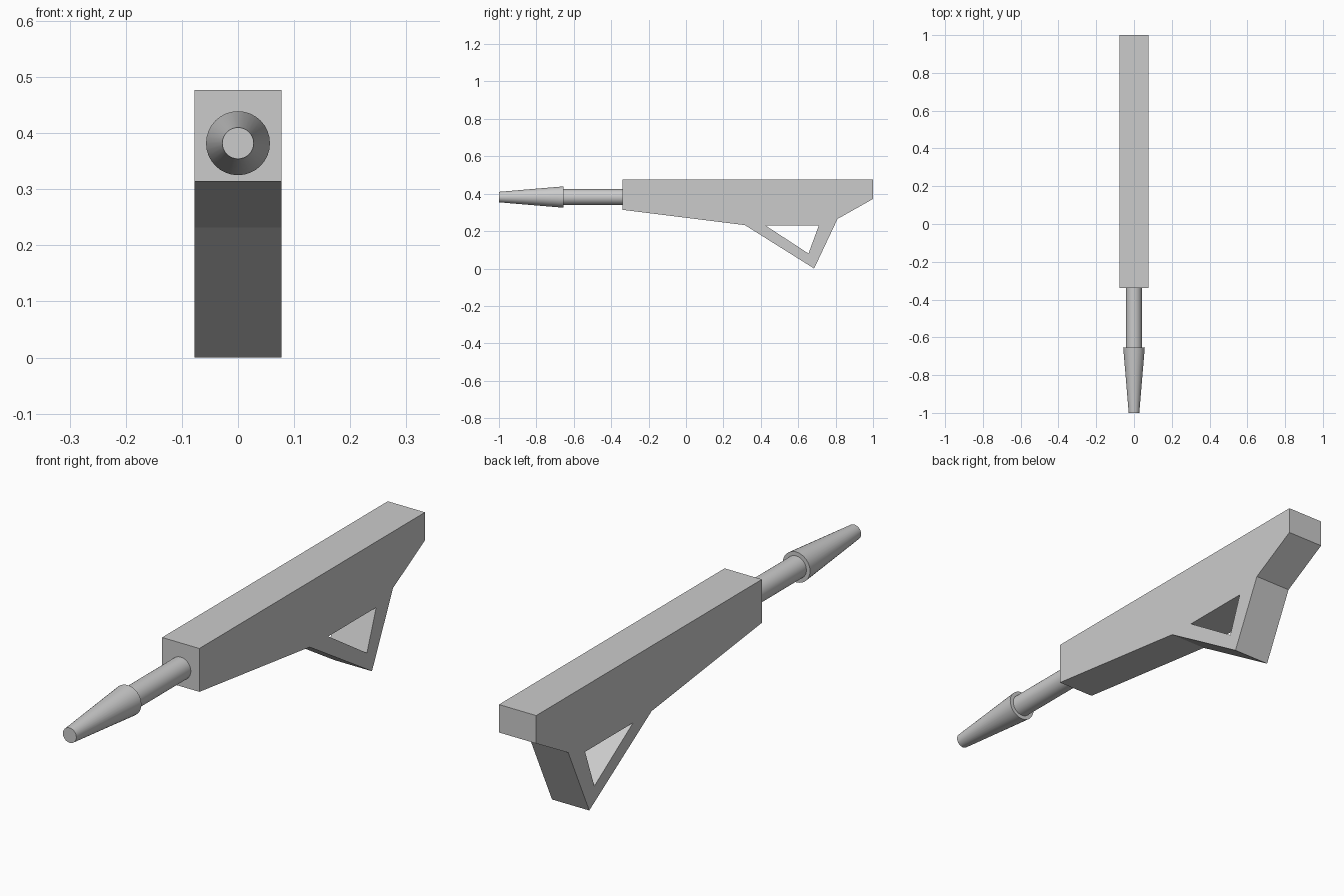
import bpy, bmesh, math
from mathutils import Vector, Matrix

cube = bpy.data.objects.get("Cube")
if cube:
    bpy.data.objects.remove(cube, do_unlink=True)

HALF_WIDTH = 0.0775
BARREL_Z = 0.382
SIDES = 32

grey = bpy.data.materials.new("light_grey")
grey.use_nodes = True
grey.diffuse_color = (0.6, 0.6, 0.6, 1)
grey.node_tree.nodes["Principled BSDF"].inputs["Base Color"].default_value = (0.6, 0.6, 0.6, 1)


def finish(bm, name):
    bmesh.ops.recalc_face_normals(bm, faces=bm.faces)
    mesh = bpy.data.meshes.new(name)
    bm.to_mesh(mesh)
    bm.free()
    mesh.materials.append(grey)
    obj = bpy.data.objects.new(name, mesh)
    bpy.context.collection.objects.link(obj)
    return obj


def extruded_outline(name, loops):
    """Fill side-on (y, z) loops, later ones being holes, and extrude across x."""
    bm = bmesh.new()
    edges = []
    for loop in loops:
        verts = [bm.verts.new((-HALF_WIDTH, y, z)) for y, z in loop]
        edges += [bm.edges.new((v, verts[i - 1])) for i, v in enumerate(verts)]
    bmesh.ops.triangle_fill(bm, use_beauty=True, edges=edges, normal=(-1, 0, 0))
    out = bmesh.ops.extrude_face_region(bm, geom=bm.faces[:], use_keep_orig=True)
    moved = [g for g in out["geom"] if isinstance(g, bmesh.types.BMVert)]
    bmesh.ops.translate(bm, verts=moved, vec=(2 * HALF_WIDTH, 0, 0))
    return finish(bm, name)


def round_part(name, front_y, back_y, front_r, back_r):
    """Capped cone or cylinder lying along y."""
    bm = bmesh.new()
    place = Matrix.Translation((0, (front_y + back_y) / 2, BARREL_Z)) @ Matrix.Rotation(math.pi / 2, 4, "X")
    bmesh.ops.create_cone(bm, cap_ends=True, segments=SIDES, radius1=back_r, radius2=front_r,
                          depth=back_y - front_y, matrix=place)
    obj = finish(bm, name)
    bpy.ops.object.select_all(action="DESELECT")
    obj.select_set(True)
    bpy.context.view_layer.objects.active = obj
    bpy.ops.object.shade_smooth_by_angle(angle=math.radians(30))
    return obj


# Body with the grip frame and its open triangle
outline = [(-0.34, 0.477), (1, 0.477), (1, 0.372), (0.81, 0.265),
           (0.685, 0), (0.315, 0.232), (-0.34, 0.314)]
grip_opening = [(0.425, 0.23), (0.71, 0.23), (0.655, 0.08)]
extruded_outline("body", [outline, grip_opening])

# Barrel and tapered muzzle
round_part("barrel", -0.67, -0.33, 0.042, 0.042)
round_part("muzzle", -1, -0.655, 0.028, 0.057)
